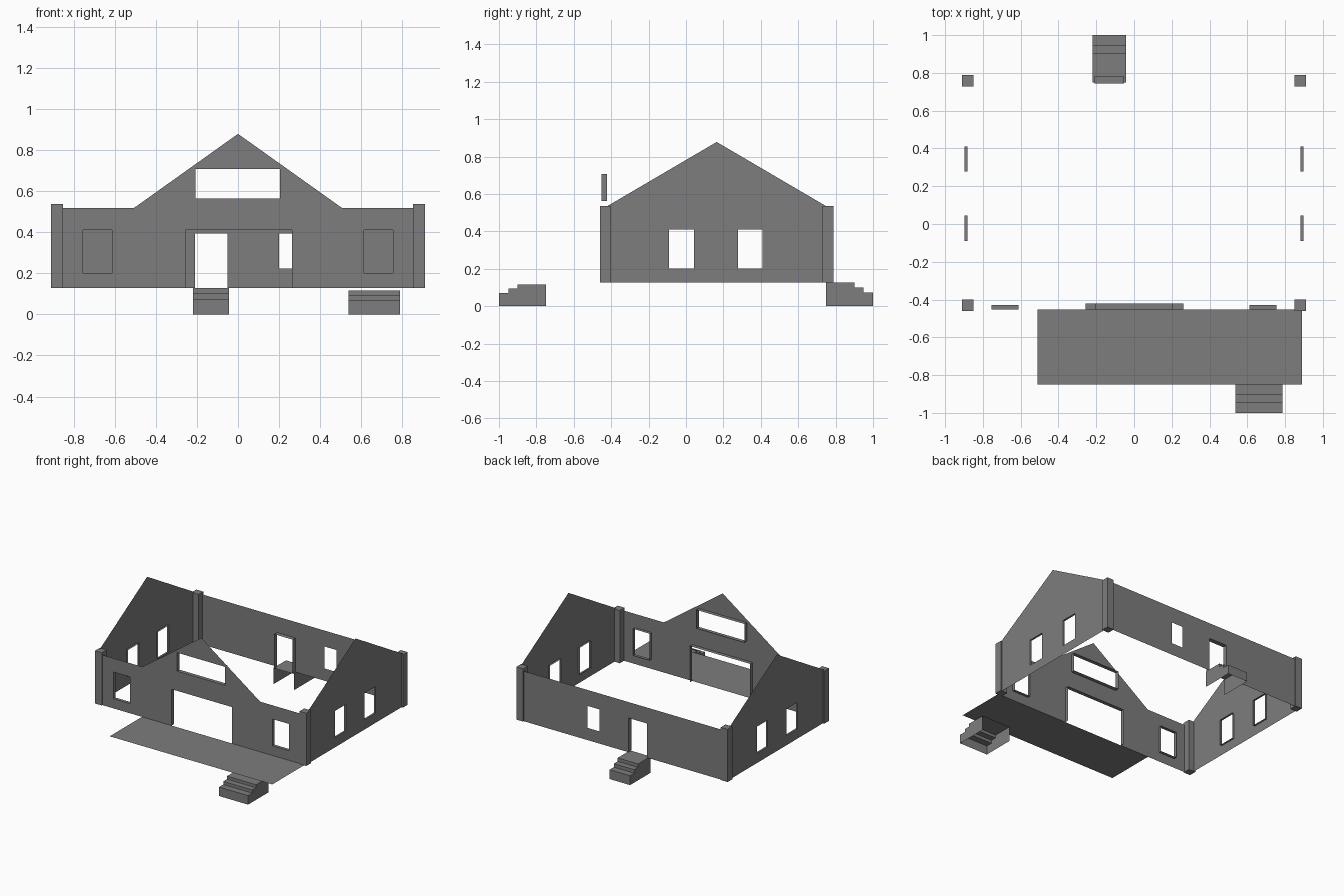
import bpy, bmesh
from mathutils import Vector

if "Cube" in bpy.data.objects:
    bpy.data.objects.remove(bpy.data.objects["Cube"])

grey = bpy.data.materials.new("plain grey")
grey.diffuse_color = (0.2, 0.205, 0.2, 1)
grey.use_nodes = True
grey.node_tree.nodes["Principled BSDF"].inputs["Base Color"].default_value = grey.diffuse_color

BASE, EAVE, PEAK = 0.127, 0.517, 0.878
FRONT, BACK, SIDE = -0.452, 0.78, 0.897


def finish(name, bm):
    me = bpy.data.meshes.new(name)
    bm.to_mesh(me)
    bm.free()
    me.materials.append(grey)
    ob = bpy.data.objects.new(name, me)
    bpy.context.collection.objects.link(ob)
    return ob


def rect(u0, u1, z0, z1):
    return [(u0, z0), (u0, z1), (u1, z1), (u1, z0)]


def wall(name, outline, holes, place, outward, door=None):
    """Thin sheet wall. holes: (points, reveal depth); door: (u0, u1, top, depth)
    is notched into the bottom edge. Reveals run inward from the sheet."""
    bm = bmesh.new()
    out = Vector(outward)
    edges = []
    reveals = []
    if door:
        u0, u1, top, depth = door
        notch = [(u0, BASE), (u0, top), (u1, top), (u1, BASE)]
        outline = outline + notch
        reveals.append((notch, depth, False))
    for pts in [outline] + [h[0] for h in holes]:
        vs = [bm.verts.new(place(*p)) for p in pts]
        edges += [bm.edges.new((vs[i - 1], vs[i])) for i in range(len(vs))]
    bmesh.ops.triangle_fill(bm, use_beauty=True, use_dissolve=False,
                            edges=edges, normal=out)
    for f in bm.faces:
        f.normal_update()
        if f.normal.dot(out) < 0:
            f.normal_flip()
    # reveals around the openings, facing the middle of each opening
    reveals += [(p, d, True) for p, d in holes if d]
    for pts, depth, closed in reveals:
        mid = sum((Vector(place(*p)) for p in pts), Vector()) / len(pts)
        for i in range(0 if closed else 1, len(pts)):
            a, b = Vector(place(*pts[i - 1])), Vector(place(*pts[i]))
            f = bm.faces.new([bm.verts.new(c) for c in
                              (a, b, b - out * depth, a - out * depth)])
            f.normal_update()
            if f.normal.dot(mid - a) < 0:
                f.normal_flip()
    bmesh.ops.remove_doubles(bm, verts=bm.verts, dist=1e-5)
    return finish(name, bm)


# Front wall with centre gable, two windows, wide doorway and attic window
wall("front_wall",
     [(SIDE, BASE), (SIDE, EAVE), (0.507, EAVE), (0, PEAK),
      (-0.507, EAVE), (-SIDE, EAVE), (-SIDE, BASE)],
     [(rect(-0.755, -0.612, 0.202, 0.41), 0.024),
      (rect(0.612, 0.755, 0.202, 0.41), 0.024),
      (rect(-0.207, 0.205, 0.563, 0.707), 0.03)],
     lambda u, z: (u, FRONT, z), (0, -1, 0),
     door=(-0.256, 0.263, 0.41, 0.03))

# Back wall with a door and a small window
wall("back_wall",
     [(SIDE, BASE), (SIDE, EAVE), (-SIDE, EAVE), (-SIDE, BASE)],
     [(rect(0.2, 0.3, 0.222, 0.393), 0)],
     lambda u, z: (u, BACK, z), (0, 1, 0),
     door=(-0.21, -0.052, 0.393, 0.035))

# Gabled side walls, each with two windows
for name, s in (("left_wall", -1), ("right_wall", 1)):
    wall(name,
         [(FRONT, BASE), (FRONT, EAVE), ((FRONT + BACK) / 2, PEAK),
          (BACK, EAVE), (BACK, BASE)],
         [(rect(-0.09, 0.044, 0.202, 0.41), 0.015),
          (rect(0.277, 0.41, 0.202, 0.41), 0.015)],
         lambda u, z, s=s: (s * SIDE, u, z), (s, 0, 0))

# Corner posts
for sx, side in ((-1, "left"), (1, "right")):
    for y, end in ((-0.43, "front"), (0.758, "back")):
        bm = bmesh.new()
        bmesh.ops.create_cube(bm, size=1)
        bmesh.ops.scale(bm, vec=(0.059, 0.059, 0.537 - BASE), verts=bm.verts)
        bmesh.ops.translate(bm, vec=(sx * 0.88, y, (0.537 + BASE) / 2),
                            verts=bm.verts)
        finish(f"{end}_{side}_post", bm)

# Porch deck, a flat sheet
bm = bmesh.new()
bm.faces.new([bm.verts.new((x, y, BASE)) for x, y in
              ((-0.51, -0.849), (0.89, -0.849), (0.89, FRONT), (-0.51, FRONT))])
finish("porch_deck", bm)


def stairs(name, x0, x1, s, heights):
    """Hollow steps: treads, risers and side panels, open below and behind."""
    h1, h2, h3 = heights
    prof = [(1.0, 0), (1.0, h1), (0.948, h1), (0.948, h2),
            (0.902, h2), (0.902, h3), (0.749, h3), (0.749, 0)]
    bm = bmesh.new()
    a = [bm.verts.new((x0, s * y, z)) for y, z in prof]
    b = [bm.verts.new((x1, s * y, z)) for y, z in prof]
    for i in range(6):
        bm.faces.new((a[i], a[i + 1], b[i + 1], b[i]))
    bm.faces.new(a)
    bm.faces.new(b)
    # point every face outward
    for f in bm.faces:
        f.normal_update()
        n = f.normal
        want = Vector((0, s, 1))
        if abs(n.x) > 0.5:
            want = Vector((1 if f.verts[0].co.x > (x0 + x1) / 2 else -1, 0, 0))
        if n.dot(want) < 0:
            f.normal_flip()
    finish(name, bm)


stairs("front_stairs", 0.537, 0.787, -1, (0.07, 0.094, 0.117))
stairs("back_stairs", -0.219, -0.043, 1, (0.073, 0.1, 0.127))
